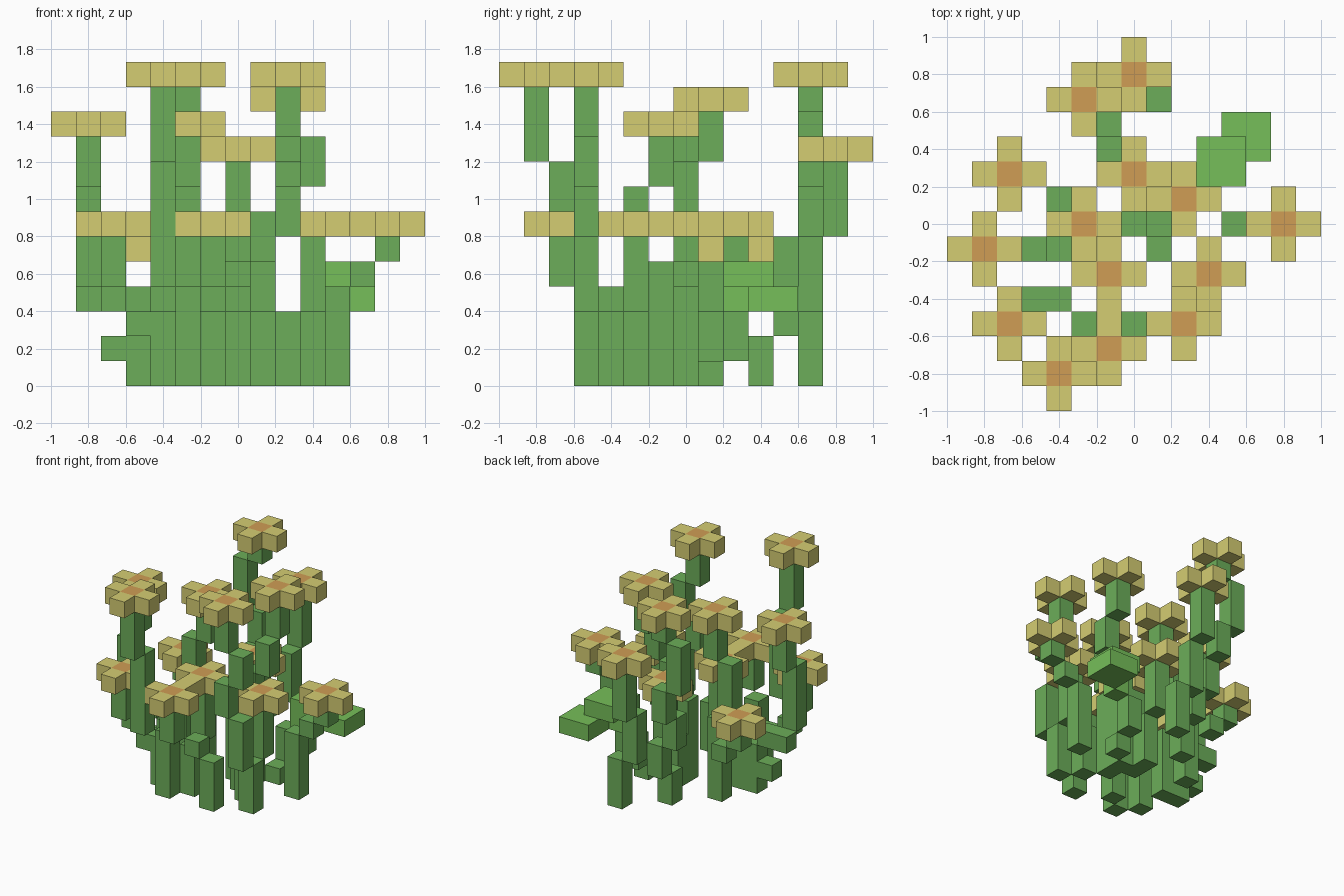
import bpy, bmesh
from mathutils import Matrix, Vector

if "Cube" in bpy.data.objects:
    bpy.data.objects.remove(bpy.data.objects["Cube"])

U = 2 / 15  # voxel size; cell (i, j, k) is centred at (i, j, k + 0.5) * U
stems, leaf, petals, hearts = set(), set(), set(), set()


def stalk(*columns):
    """Grow from the ground; each column (i, j, top) starts where the last one ended."""
    base = 0
    for i, j, top in columns:
        stems.update((i, j, k) for k in range(min(base, top), top + 1))
        base = top + 1
    return i, j, base


def flower(*columns):
    """A stalk with a plus-shaped bloom on its tip."""
    i, j, k = stalk(*columns)
    hearts.add((i, j, k))
    petals.update(((i + 1, j, k), (i - 1, j, k), (i, j + 1, k), (i, j - 1, k)))


def leaf_pad(i, j, k):
    """A two by two leaf slab."""
    leaf.update((a, b, k) for a in (i, i + 1) for b in (j, j + 1))


# Flowers at the back
flower((1, 5, 2), (0, 5, 5), (0, 6, 8))
flower((-1, 3, 1), (-1, 4, 3), (-2, 4, 5), (-2, 5, 7), (-3, 5, 10), (-2, 5, 11))
flower((-3, 1, 2), (-4, 2, 3), (-5, 2, 4))
flower((0, 1, 2), (0, 2, 5))

# Flowers in the middle
flower((1, 0, 6), (2, 0, 8), (2, 1, 10))
flower((-3, 1, 4), (-3, 0, 7), (-2, 0, 9))
flower((-4, -1, 2), (-5, -1, 3), (-6, -1, 3), (-6, -2, 7), (-6, -1, 9))
flower((4, 0, 3), (5, 0, 4), (6, 0, 5))

# Flowers at the front
flower((-1, -3, 2), (-1, -2, 5))
flower((2, -2, 2), (3, -2, 5))
flower((-3, -3, 2), (-4, -3, 2), (-5, -3, 3), (-5, -4, 5))
flower((3, -3, 2), (3, -4, 5), (2, -4, 7), (3, -4, 9), (2, -4, 11))
flower((1, -4, 2), (0, -4, 3), (-1, -5, 5))
flower((-2, -4, 3), (-3, -5, 8), (-3, -6, 11))

# Bare shoots
stalk((-3, -1, 3))
stalk((-4, -1, 0), (-5, -1, 1))
stalk((0, 0, 4))
stalk((1, -1, 4))

# Stepped leaf on its own stalk
leaf.add(stalk((2, 1, 0), (2, 2, 2)))
leaf_pad(3, 2, 4)
leaf_pad(4, 3, 3)
leaf.add((3, 2, 3))
leaf.discard((2, 2, 3))

stems -= petals | hearts | leaf
occupied = stems | petals | hearts | leaf


def voxel_object(name, cells, rgb):
    """Cubes for all cells, with the faces between touching cells removed."""
    bm = bmesh.new()
    for cell in sorted(cells):
        mid = Vector(cell) + Vector((0, 0, 0.5))
        verts = bmesh.ops.create_cube(bm, size=1, matrix=Matrix.Translation(mid))["verts"]
        faces = {f for v in verts for f in v.link_faces}
        hidden = []
        for f in faces:
            d = (f.calc_center_median() - mid) * 2
            if tuple(c + round(s) for c, s in zip(cell, d)) in occupied:
                hidden.append(f)
        bmesh.ops.delete(bm, geom=hidden, context='FACES')
    bmesh.ops.remove_doubles(bm, verts=bm.verts[:], dist=0.001)
    bmesh.ops.scale(bm, vec=(U, U, U), verts=bm.verts[:])
    mesh = bpy.data.meshes.new(name)
    bm.to_mesh(mesh)
    bm.free()
    mat = bpy.data.materials.new(name + "_colour")
    mat.diffuse_color = (*rgb, 1)
    mat.use_nodes = True
    mat.node_tree.nodes["Principled BSDF"].inputs["Base Color"].default_value = mat.diffuse_color
    mesh.materials.append(mat)
    bpy.context.collection.objects.link(bpy.data.objects.new(name, mesh))


voxel_object("stems", stems, (0.15, 0.42, 0.10))
voxel_object("leaf", leaf, (0.18, 0.52, 0.10))
voxel_object("petals", petals, (0.66, 0.61, 0.17))
voxel_object("flower_hearts", hearts, (0.63, 0.34, 0.09))
